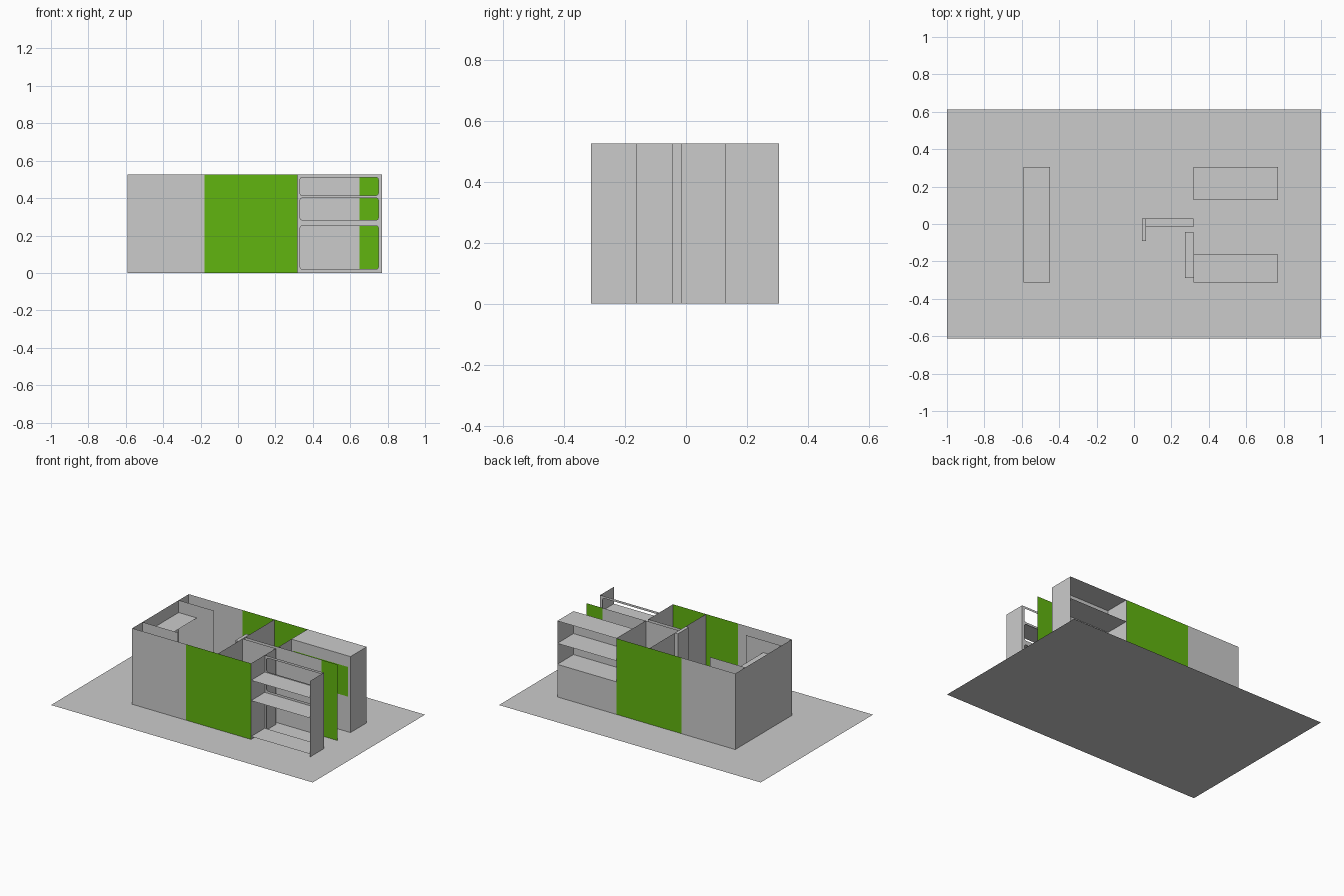
import bpy

if "Cube" in bpy.data.objects:
    bpy.data.objects.remove(bpy.data.objects["Cube"])

green = bpy.data.materials.new("green_panel")
green.diffuse_color = (0.12, 0.46, 0.005, 1)
green.use_nodes = True
green.node_tree.nodes["Principled BSDF"].inputs["Base Color"].default_value = green.diffuse_color

X0, X1, XS, XC = -0.59, 0.77, 0.318, 0.065   # left wall, right end, stand wall, cross wall
Y0, Y1 = -0.312, 0.305                       # front and back walls
H = 0.525


def add(name, verts, faces, mat=None):
    me = bpy.data.meshes.new(name)
    me.from_pydata(verts, [], faces)
    ob = bpy.data.objects.new(name, me)
    bpy.context.collection.objects.link(ob)
    if mat:
        me.materials.append(mat)
    return ob


def wall_x(name, x0, x1, y, z0=0, z1=H, mat=None):
    """Thin upright sheet running along x."""
    add(name, [(x0, y, z0), (x1, y, z0), (x1, y, z1), (x0, y, z1)], [(0, 1, 2, 3)], mat)


def wall_y(name, x, y0, y1, z0=0, z1=H, mat=None):
    """Thin upright sheet running along y."""
    add(name, [(x, y0, z0), (x, y1, z0), (x, y1, z1), (x, y0, z1)], [(0, 1, 2, 3)], mat)


def shelf(name, x0, x1, y0, y1, z):
    """Thin level sheet."""
    add(name, [(x0, y0, z), (x1, y0, z), (x1, y1, z), (x0, y1, z)], [(0, 1, 2, 3)])


# Floor
shelf("floor", -1, 1, -0.613, 0.613, 0)

# Outer walls, grey then green
for side, y in (("front", Y0), ("back", Y1)):
    wall_x(side + "_wall_grey", X0, -0.18, y)
    wall_x(side + "_wall_green", -0.18, XS, y, mat=green)
wall_y("left_wall", X0, Y0, Y1)
wall_y("right_wall", XS, Y0, -0.042)
wall_y("right_wall_back", XS, -0.015, Y1)

# Long counter at the left end with its two screens
shelf("left_counter", X0, -0.45, Y0, Y1, 0.44)
for side, y in (("front", -0.2), ("back", 0.195)):
    wall_x(side + "_screen", X0, -0.32, y)

# Inner rooms
wall_y("cross_wall_front", XC, Y0, -0.042)
wall_y("cross_wall_back", XC, 0.03, Y1)
wall_x("front_room_wall", XC, XS, -0.042)
wall_x("corridor_wall_grey", XC, 0.65, -0.015)
wall_x("corridor_wall_green", 0.65, X1, -0.015, mat=green)
shelf("front_room_counter", 0.272, XS, -0.29, -0.042, 0.25)
shelf("back_room_counter", XC, XS, -0.015, 0.03, 0.25)

# Narrow post between the rooms
wall_y("post_left", 0.042, -0.09, 0.03)
wall_y("post_right", XC, -0.09, 0.03)
wall_x("post_front", 0.042, XC, -0.09)
wall_x("post_back", 0.042, XC, 0.03)
shelf("post_top", 0.042, XC, -0.09, 0.03, H)

# Front shelf unit
YF = -0.162
wall_y("front_unit_end", X1, Y0, YF)
for i, z in enumerate((0.02, 0.268, 0.408)):
    shelf(f"front_unit_shelf_{i}", XS, X1, Y0, YF, z)

# Back frame of the front unit, a sheet with three rounded openings
cu = bpy.data.curves.new("front_unit_frame", "CURVE")
cu.dimensions = "2D"
cu.fill_mode = "BOTH"


def outline(x0, x1, z0, z1, r=0.0):
    pts = []
    for cx, cz, dx, dz in ((x0, z0, 1, 1), (x1, z0, -1, 1), (x1, z1, -1, -1), (x0, z1, 1, -1)):
        if not r:
            pts.append((cx, cz))
            continue
        corner = [(cx, cz + dz * r), (cx + dx * r * 0.3, cz + dz * r * 0.3), (cx + dx * r, cz)]
        pts += corner if dx == dz else corner[::-1]
    sp = cu.splines.new("POLY")
    sp.points.add(len(pts) - 1)
    for p, (x, z) in zip(sp.points, pts):
        p.co = (x, z, 0, 1)
    sp.use_cyclic_u = True


outline(XS, X1, 0, H)
for z0, z1 in ((0.02, 0.252), (0.283, 0.4), (0.415, 0.51)):
    outline(0.332, 0.75, z0, z1, 0.01)
frame = bpy.data.objects.new("front_unit_frame", cu)
frame.location = (0, YF, 0)
frame.rotation_euler = (1.5707963, 0, 0)
bpy.context.collection.objects.link(frame)
bpy.context.view_layer.objects.active = frame
frame.select_set(True)
bpy.ops.object.convert(target="MESH")

# Back shelf unit, open to the back above a low panel
YB = 0.128
wall_x("back_unit_inner_wall", XS, X1, YB)
wall_x("back_unit_green_panel", 0.335, 0.755, YB - 0.003, 0.245, 0.45, green)
wall_x("back_unit_low_panel", XS, X1, Y1, 0, 0.225)
wall_y("back_unit_end", X1, YB, Y1)
for i, z in enumerate((0.225, 0.37, H)):
    shelf(f"back_unit_shelf_{i}", XS, X1, YB, Y1, z)
